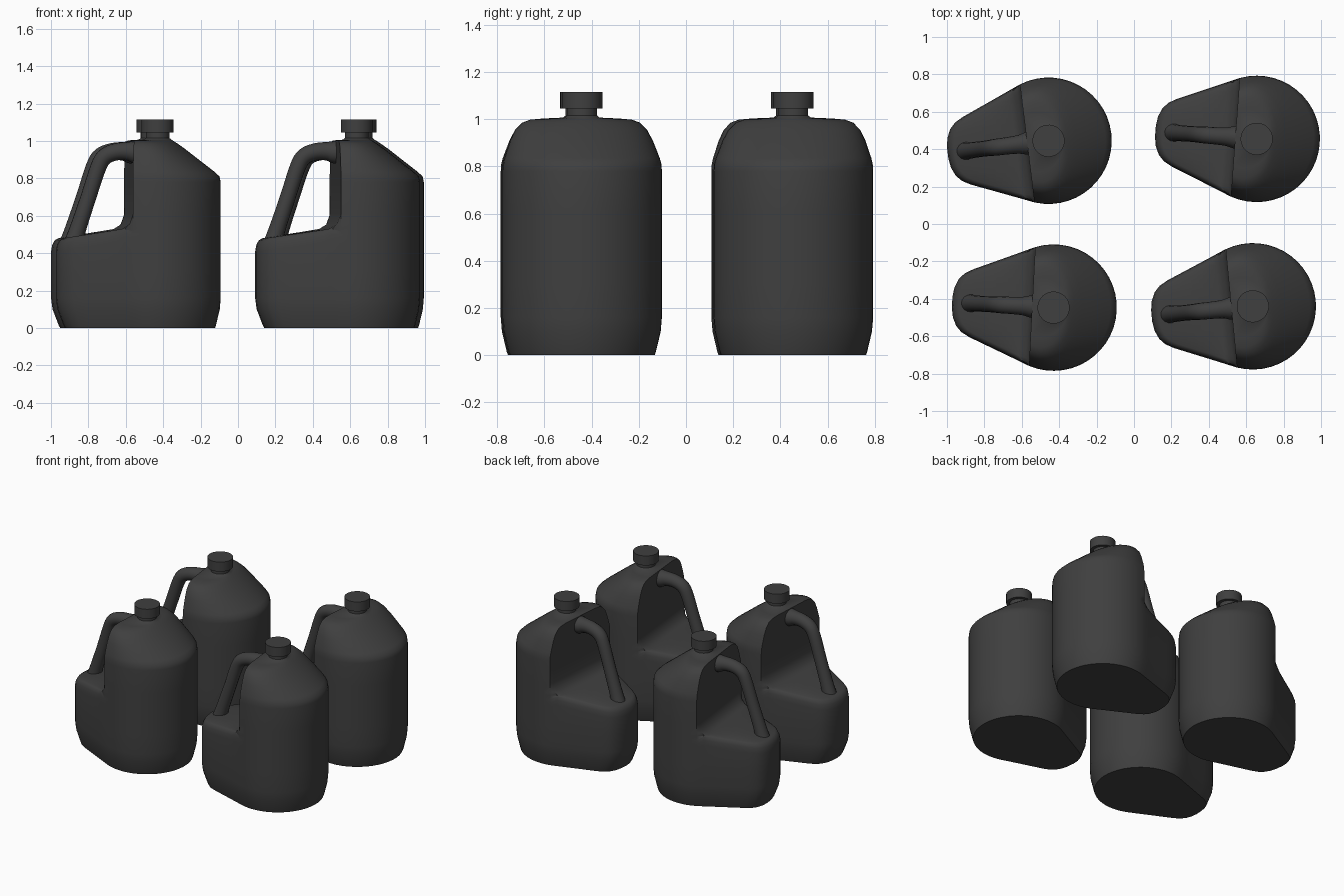
import bpy, bmesh, math
from mathutils import Vector

cube = bpy.data.objects.get("Cube")
if cube:
    bpy.data.objects.remove(cube, do_unlink=True)

plastic = bpy.data.materials.new("dark_grey_plastic")
plastic.use_nodes = True
grey = (0.05, 0.05, 0.05, 1)
plastic.diffuse_color = grey
shader = plastic.node_tree.nodes["Principled BSDF"]
shader.inputs["Base Color"].default_value = grey
shader.inputs["Roughness"].default_value = 0.6


def loft(name, rings):
    """Skin a list of equal-length closed rings and close both ends."""
    bm = bmesh.new()
    rows = [[bm.verts.new(p) for p in ring] for ring in rings]
    n = len(rows[0])
    for low, high in zip(rows, rows[1:]):
        for i in range(n):
            j = (i + 1) % n
            bm.faces.new((low[i], low[j], high[j], high[i]))
    bm.faces.new(rows[0][::-1])
    bm.faces.new(rows[-1])
    bmesh.ops.recalc_face_normals(bm, faces=bm.faces)
    mesh = bpy.data.meshes.new(name)
    bm.to_mesh(mesh)
    bm.free()
    mesh.materials.append(plastic)
    return mesh


def circle(radius, z, sides=32):
    return [(radius * math.cos(math.tau * i / sides),
             radius * math.sin(math.tau * i / sides), z) for i in range(sides)]


# Plan outline: round front, straight flanks and a blunt nose at the back
R = 0.338
CUT = -0.115
corner = math.acos(CUT / R)
front = [(R * math.cos(corner * i / 14), R * math.sin(corner * i / 14))
         for i in range(-14, 15)]
flank = [(-0.16, 0.299), (-0.2, 0.282), (-0.26, 0.257), (-0.32, 0.232),
         (-0.38, 0.207), (-0.44, 0.182), (-0.485, 0.157), (-0.515, 0.125),
         (-0.535, 0.08), (-0.543, 0.03)]
back = flank + [(x, -y) for x, y in reversed(flank)]


def floor(x):
    return 0.48 + (x + 0.5) * 0.15


def inset(x, y, s):
    s = 1 - (1 - s) * min(1, (CUT - x) / 0.1)
    return CUT + (x - CUT) * s, y * s


def body_rings():
    rings = []
    # Foot and straight lower wall
    for s, z in ((0.91, 0), (0.925, 0.015), (0.985, 0.1), (1, 0.16), (1, 0.3)):
        rings.append([(x * s, y * s, z) for x, y in front + back])
    # Rounded rim of the low rear part
    for z, drop, s in ((0.45, 0.065, 1), (0.475, 0.03, 0.985),
                       (0.5, 0.008, 0.955), (0.515, 0, 0.91)):
        ring = [(x, y, z) for x, y in front]
        for p in back:
            x, y = inset(*p, s)
            ring.append((x, y, floor(x) - drop))
        rings.append(ring)
    # Ledge running into the upright wall of the grip recess
    for z, gap, s in ((0.53, 0.06, 0.93), (0.555, 0.02, 0.97), (0.61, 0, 1)):
        ring = [(x, y, z) for x, y in front]
        for p in back:
            x, y = inset(*p, s)
            ring.append((max(x, CUT - gap), y, z))
        rings.append(ring)
    # Upper body and sloping shoulders: height, front reach, half width
    for z, reach, half in ((0.78, R, R), (0.81, 0.332, 0.336),
                           (0.835, 0.305, 0.33), (0.91, 0.208, 0.303),
                           (0.955, 0.15, 0.28), (0.985, 0.108, 0.25),
                           (0.998, 0.088, 0.215), (1.003, 0.08, 0.16)):
        k, w = (reach - CUT) / (R - CUT), half / R
        ring = [(CUT + (x - CUT) * k, y * w, z) for x, y in front]
        rings.append(ring + [(CUT, y * w, z) for x, y in back])
    # Round neck
    aim = [Vector(p[:2]).normalized() for p in rings[-1]]
    for r, z in ((0.074, 1.007), (0.063, 1.016), (0.063, 1.06)):
        rings.append([(d.x * r, d.y * r, z) for d in aim])
    return rings


def handle_rings():
    # Centre line (x, z) with the tube radius
    path = [Vector(p) for p in (
        (-0.06, 0.935, 0.065), (-0.12, 0.94, 0.06), (-0.16, 0.945, 0.05),
        (-0.22, 0.942, 0.046), (-0.28, 0.918, 0.045), (-0.317, 0.86, 0.043),
        (-0.37, 0.7, 0.042), (-0.43, 0.52, 0.045), (-0.46, 0.42, 0.055))]
    pts = []
    for i in range(len(path) - 1):
        a, b, c, d = (path[max(0, min(len(path) - 1, i + k))] for k in (-1, 0, 1, 2))
        for t in (0, 0.25, 0.5, 0.75):
            pts.append(0.5 * (2 * b + (c - a) * t + (2 * a - 5 * b + 4 * c - d) * t ** 2
                              + (3 * b - a - 3 * c + d) * t ** 3))
    pts.append(path[-1])
    rings = []
    for i, p in enumerate(pts):
        t = pts[min(i + 1, len(pts) - 1)] - pts[max(i - 1, 0)]
        n = Vector((-t.y, t.x)).normalized()
        rings.append([(p.x + n.x * u, v, p.y + n.y * u)
                      for u, v, _ in circle(p.z, 0, 16)])
    return rings


parts = {
    "jug_body": loft("jug_body", body_rings()),
    "jug_handle": loft("jug_handle", handle_rings()),
    "jug_cap": loft("jug_cap", [circle(0.086, 1.045), circle(0.086, 1.115)]),
}

# Four jugs, each turned slightly differently
places = {
    "back_right": (-0.457, 0.445, 7), "back_left": (0.656, 0.455, -4.3),
    "front_right": (-0.43, -0.447, -3), "front_left": (0.635, -0.44, 5.5),
}
for place, (x, y, turn) in places.items():
    for part, mesh in parts.items():
        obj = bpy.data.objects.new(place + "_" + part, mesh)
        bpy.context.collection.objects.link(obj)
        obj.location = (x, y, 0)
        obj.rotation_euler.z = math.radians(turn)

# Smooth shading with sharp edges kept; meshes are shared by all jugs
bpy.ops.object.select_all(action="DESELECT")
for part in parts:
    obj = bpy.data.objects["front_left_" + part]
    obj.select_set(True)
    bpy.context.view_layer.objects.active = obj
bpy.ops.object.shade_smooth_by_angle(angle=math.radians(40))
